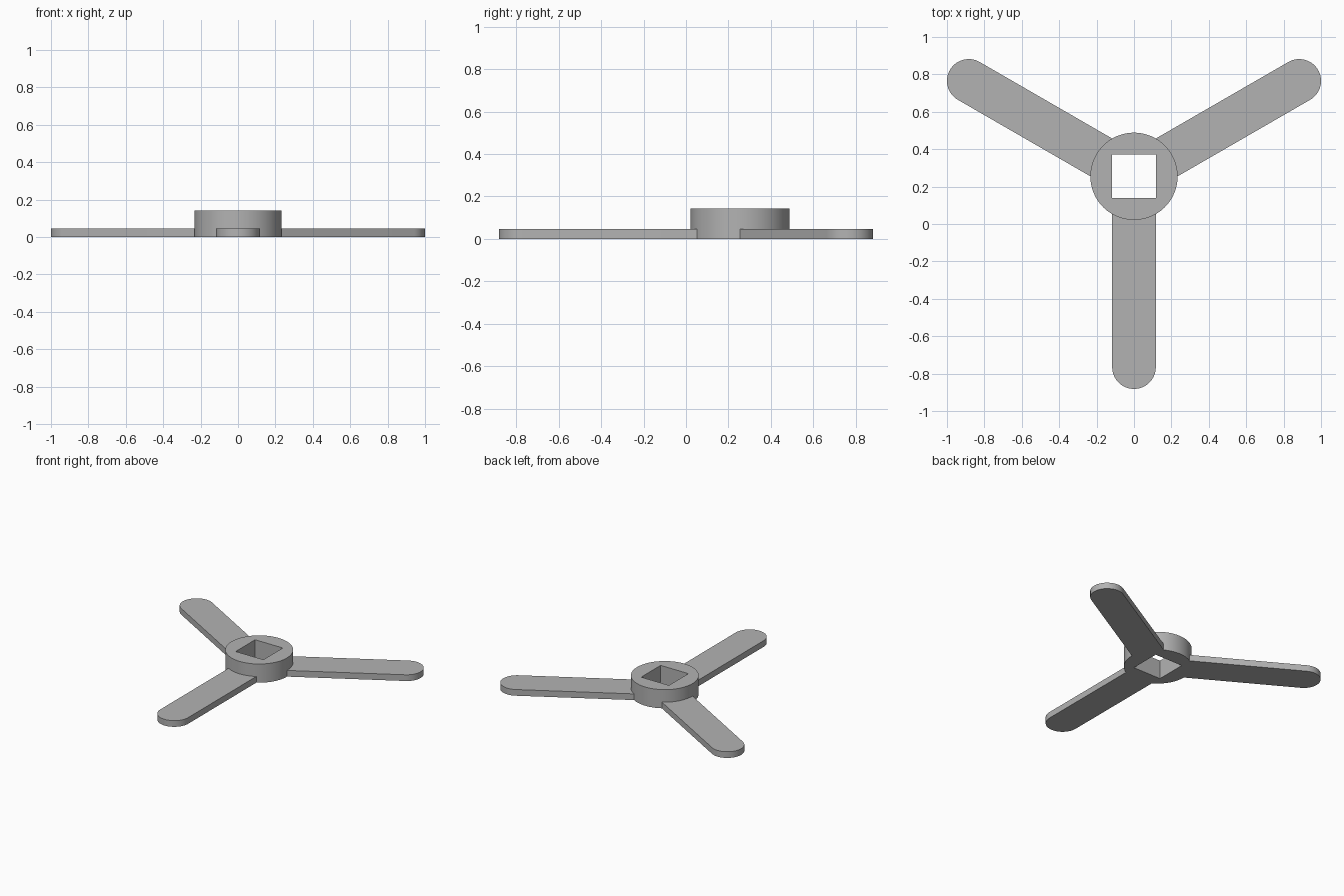
import bpy, bmesh
from math import sin, cos, radians
from mathutils import Vector

cube = bpy.data.objects.get("Cube")
if cube:
    bpy.data.objects.remove(cube)

CENTRE = Vector((0, 0.255, 0))
HUB_R, HUB_H = 0.2333, 0.142
HALF_W, BLADE_H, REACH = HUB_R / 2, 0.047, 1.02
STEP = 3.75

grey = bpy.data.materials.new("plain grey")
grey.use_nodes = True
grey.diffuse_color = (0.45, 0.45, 0.45, 1)
grey.node_tree.nodes["Principled BSDF"].inputs["Base Color"].default_value = grey.diffuse_color


def arc(radius, start, end, offset=0):
    """Points on an arc in the ground plane, angles in degrees."""
    n = round(abs(end - start) / STEP)
    angles = [radians(start + (end - start) * i / n) for i in range(n + 1)]
    return [Vector((offset + radius * cos(a), radius * sin(a), 0)) for a in angles]


def extrude_outlines(name, outlines, height, turn=0):
    """Raise flat outlines into one solid, walls only on the free edges."""
    bm = bmesh.new()
    for pts in outlines:
        bm.faces.new([bm.verts.new(p) for p in pts])
    bmesh.ops.remove_doubles(bm, verts=bm.verts, dist=1e-5)
    base = bm.faces[:]
    made = bmesh.ops.extrude_face_region(bm, geom=base, use_keep_orig=True)
    top = [g for g in made["geom"] if isinstance(g, bmesh.types.BMVert)]
    bmesh.ops.translate(bm, verts=top, vec=(0, 0, height))
    bmesh.ops.recalc_face_normals(bm, faces=bm.faces)
    mesh = bpy.data.meshes.new(name)
    bm.to_mesh(mesh)
    bm.free()
    mesh.materials.append(grey)
    obj = bpy.data.objects.new(name, mesh)
    obj.location = CENTRE
    obj.rotation_euler.z = radians(turn)
    bpy.context.collection.objects.link(obj)
    bpy.ops.object.select_all(action="DESELECT")
    obj.select_set(True)
    bpy.context.view_layer.objects.active = obj
    bpy.ops.object.shade_smooth_by_angle(angle=radians(30))
    return obj


# Round hub with a square hole, as four quarter outlines
quarters = []
for k in range(4):
    a = k * 90
    corners = [HALF_W * 2 ** 0.5 * Vector((cos(radians(t)), sin(radians(t)), 0))
               for t in (a + 45, a - 45)]
    quarters.append(arc(HUB_R, a - 45, a + 45) + corners)
extrude_outlines("hub", quarters, HUB_H)

# Three flat blades with round tips, roots curved to fit the hub
blade = arc(HALF_W, -90, 90, REACH) + arc(HUB_R, 30, -30)
for name, turn in (("front_blade", -90), ("left_blade", 30), ("right_blade", 150)):
    extrude_outlines(name, [blade], BLADE_H, turn)
